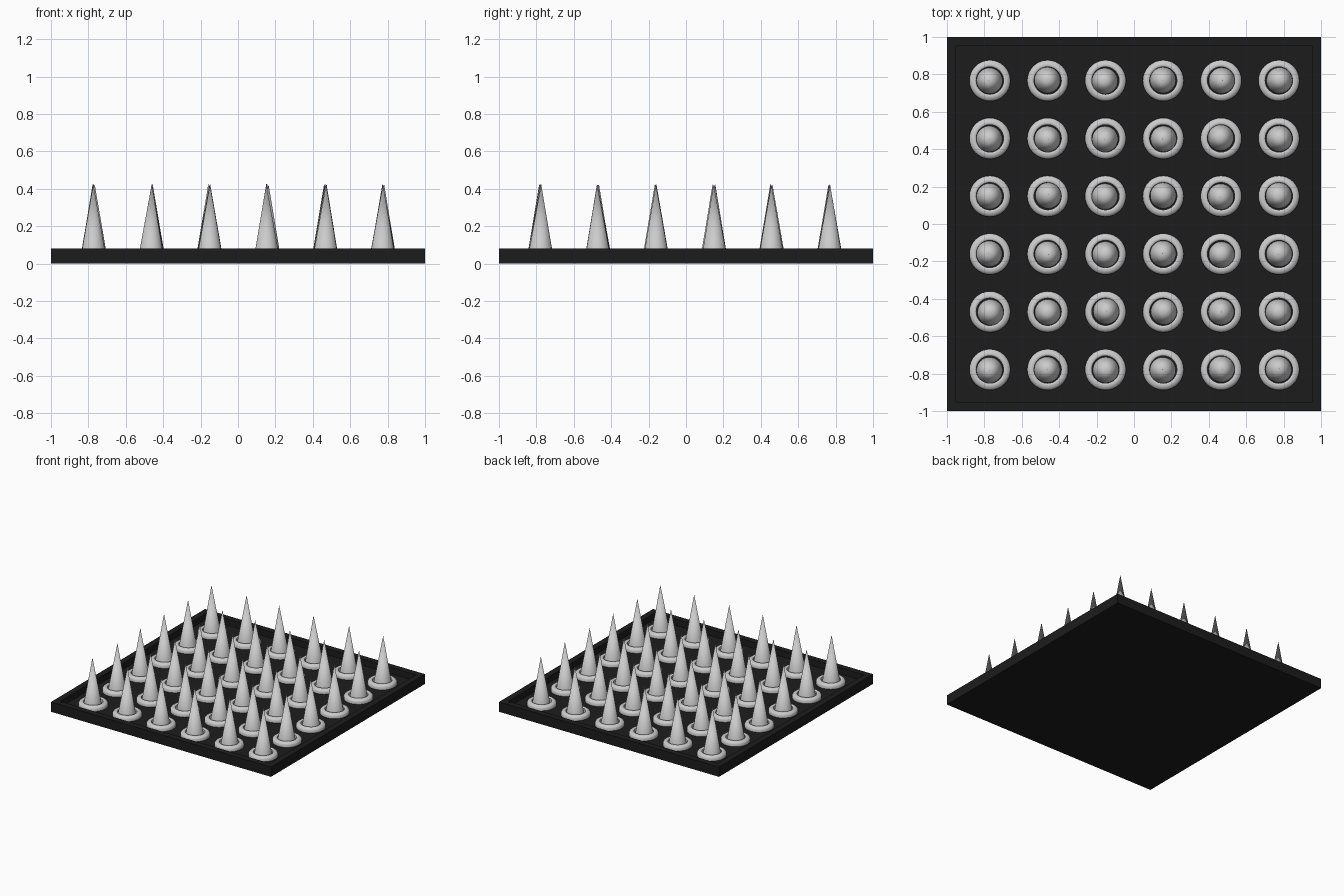
import bpy, bmesh, math, random

if "Cube" in bpy.data.objects:
    bpy.data.objects.remove(bpy.data.objects["Cube"])

random.seed(4)
PITCH, CX, CY = 0.309, 0.002, -0.006
FLOOR = 0.03


def finish(name, bm, smooth=True):
    bmesh.ops.recalc_face_normals(bm, faces=bm.faces)
    me = bpy.data.meshes.new(name)
    bm.to_mesh(me)
    bm.free()
    ob = bpy.data.objects.new(name, me)
    bpy.context.collection.objects.link(ob)
    if smooth:
        bpy.ops.object.select_all(action='DESELECT')
        ob.select_set(True)
        bpy.context.view_layer.objects.active = ob
        bpy.ops.object.shade_smooth_by_angle(angle=math.radians(40))
    return ob


def lathe(bm, profile, centre, lean=(0, 0), segs=32, closed=False):
    """Revolve (radius, z) points round a vertical axis; lean shifts with height."""
    rings = []
    for r, z in profile:
        x = centre[0] + lean[0] * (z - FLOOR)
        y = centre[1] + lean[1] * (z - FLOOR)
        if r == 0:
            rings.append([bm.verts.new((x, y, z))] * segs)
        else:
            rings.append([bm.verts.new((x + r * math.cos(2 * math.pi * i / segs),
                                        y + r * math.sin(2 * math.pi * i / segs), z))
                          for i in range(segs)])
    pairs = list(zip(rings, rings[1:]))
    if closed:
        pairs.append((rings[-1], rings[0]))
    for a, b in pairs:
        for i in range(segs):
            j = (i + 1) % segs
            bm.faces.new(dict.fromkeys((a[i], a[j], b[j], b[i])))


# Shallow black tray with a raised rim
bm = bmesh.new()
bmesh.ops.create_cube(bm, size=1)
for v in bm.verts:
    v.co = (v.co.x * 2, v.co.y * 2, (v.co.z + 0.5) * 0.08)
top = max(bm.faces, key=lambda f: f.calc_center_median().z)
bmesh.ops.inset_region(bm, faces=[top], thickness=0.07)
down = bmesh.ops.extrude_face_region(bm, geom=[top])
for v in down['geom']:
    if isinstance(v, bmesh.types.BMVert):
        v.co.z = FLOOR
bmesh.ops.delete(bm, geom=[f for f in [top] if f.is_valid], context='FACES')
tray = finish("tray", bm, smooth=False)
black = bpy.data.materials.new("black")
black.diffuse_color = (0.012, 0.012, 0.012, 1)
black.use_nodes = True
black.node_tree.nodes["Principled BSDF"].inputs["Base Color"].default_value = black.diffuse_color
tray.data.materials.append(black)

# Collar and spike profiles
collar = [(0.11, FLOOR), (0.11, 0.05), (0.105, 0.058), (0.096, 0.064),
          (0.085, 0.067), (0.077, 0.066), (0.073, 0.062), (0.073, FLOOR)]
spike = [(0, FLOOR), (0.069, FLOOR), (0.0, 0.425)]

# Six by six grid of slightly loose spikes, each in its own collar
for row in range(6):
    for col in range(6):
        c = (CX + (col - 2.5) * PITCH, CY + (row - 2.5) * PITCH)
        bm = bmesh.new()
        lathe(bm, collar, c, closed=True)
        finish(f"collar_{row}_{col}", bm)

        off = [random.uniform(-0.004, 0.004) for _ in range(2)]
        lean = [random.uniform(-0.012, 0.012) for _ in range(2)]
        bm = bmesh.new()
        lathe(bm, spike, (c[0] + off[0], c[1] + off[1]), lean)
        finish(f"spike_{row}_{col}", bm)
